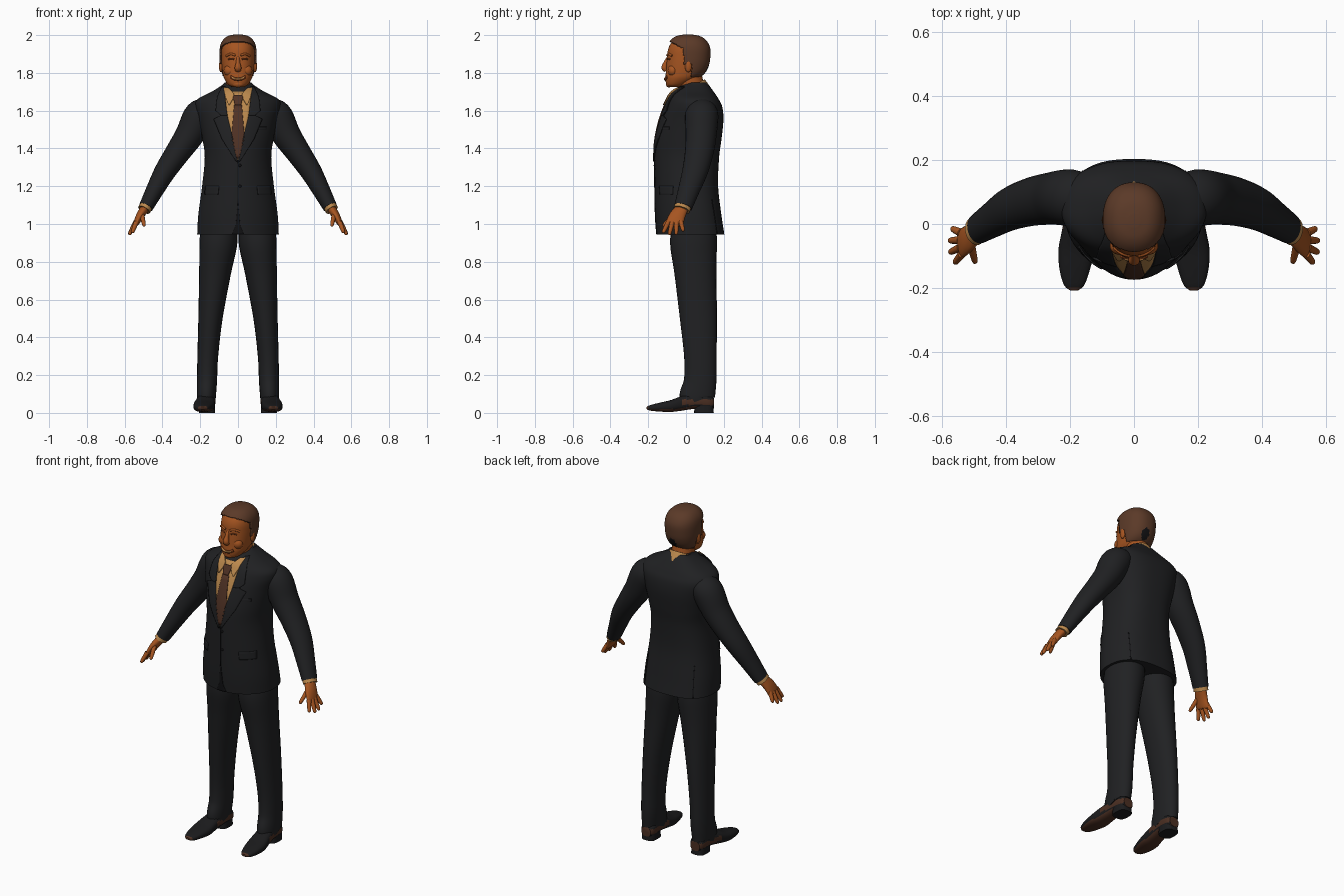
import bpy, bmesh
from math import cos, sin, pi
from mathutils import Vector

cube = bpy.data.objects.get("Cube")
if cube:
    bpy.data.objects.remove(cube)


def material(name, r, g, b):
    m = bpy.data.materials.new(name)
    m.use_nodes = True
    m.diffuse_color = (r, g, b, 1)
    m.node_tree.nodes["Principled BSDF"].inputs["Base Color"].default_value = (r, g, b, 1)
    return m


SUIT = material("charcoal suit", .0145, .015, .0165)
SEAM = material("black seam", .006, .006, .007)
SKIN = material("tan skin", .38, .09, .015)
LIPS = material("dark skin", .2, .045, .01)
HAIR = material("brown hair", .105, .042, .021)
SHIRT = material("gold shirt", .5, .25, .075)
TIE = material("brown tie", .08, .032, .018)
SHOE = material("black leather", .011, .011, .012)
SOLE = material("brown leather", .07, .028, .016)


def finish(name, bm, mats, mirror=False, solid=0):
    bmesh.ops.recalc_face_normals(bm, faces=bm.faces)
    me = bpy.data.meshes.new(name)
    bm.to_mesh(me)
    bm.free()
    for m in mats:
        me.materials.append(m)
    ob = bpy.data.objects.new(name, me)
    bpy.context.collection.objects.link(ob)
    if solid:
        mod = ob.modifiers.new("Thickness", 'SOLIDIFY')
        mod.thickness, mod.offset = solid, 0
    if mirror:
        ob.modifiers.new("Mirror", 'MIRROR')
    bpy.ops.object.select_all(action='DESELECT')
    ob.select_set(True)
    bpy.context.view_layer.objects.active = ob
    bpy.ops.object.shade_smooth_by_angle(angle=.8)


def dense(rows, k=6):
    """Smooth curve through the rows, on every column."""
    out = []
    for i in range(len(rows) - 1):
        a, b, c, d = (rows[max(0, min(len(rows) - 1, i + j))] for j in (-1, 0, 1, 2))
        for s in range(k):
            t = s / k
            out.append([q + t / 2 * (r - p + t * (2*p - 5*q + 4*r - e + t * (3*(q - r) + e - p)))
                        for p, q, r, e in zip(a, b, c, d)])
    return out + [list(rows[-1])]


def power(v, n):
    return (1 if v > 0 else -1) * abs(v) ** (2 / n)


def oval(centre, u, v, seg, n, n_back=None):
    """Ring whose two halves along u may have different roundness."""
    ring = []
    for i in range(seg):
        s, c = sin(2 * pi * i / seg), cos(2 * pi * i / seg)
        e = n_back if n_back and s > 0 else n
        ring.append(centre + u * power(s, e) + v * power(c, e))
    return ring


def loft(name, rings, mats, rule=None, mirror=False, keep=None, solid=0):
    bm = bmesh.new()
    loops = [[bm.verts.new(p) for p in ring] for ring in rings]
    for lo, hi in zip(loops, loops[1:]):
        for i in range(len(lo)):
            j = (i + 1) % len(lo)
            bm.faces.new((lo[i], lo[j], hi[j], hi[i]))
    bm.faces.new(loops[0])
    bm.faces.new(loops[-1])
    bmesh.ops.recalc_face_normals(bm, faces=bm.faces)
    if keep:
        gone = [f for f in bm.faces if not keep(f.calc_center_median())]
        bmesh.ops.delete(bm, geom=gone, context='FACES')
    if rule:
        for f in bm.faces:
            f.material_index = rule(f.calc_center_median(), f.normal)
    finish(name, bm, mats, mirror, solid)


def tube(name, rows, mat, mirror=True, n=2, seg=24, k=6):
    """Rows are x, y, z, radius along y, radius across."""
    rows = dense(rows, k)
    pts = [Vector(r[:3]) for r in rows]
    rings = []
    for i, r in enumerate(rows):
        t = (pts[min(i + 1, len(pts) - 1)] - pts[max(i - 1, 0)]).normalized()
        u = Vector((0, 1, 0))
        u = (u - t * u.dot(t)).normalized()
        rings.append(oval(pts[i], u * r[3], t.cross(u) * r[4], seg, n))
    loft(name, rings, [mat], mirror=mirror)


def body_rings(rows, shape, seg=64, grow=0):
    """Rows are z, half width, front y, back y."""
    return [oval(Vector((0, (f + b) / 2, z + grow)), Vector((0, (b - f) / 2 + grow, 0)),
                 Vector((w + grow, 0, 0)), seg, *shape) for z, w, f, b in rows]


def surface_y(rows, shape, x, z, side=-1):
    i = 0
    while i < len(rows) - 2 and rows[i + 1][0] < z:
        i += 1
    a, b = rows[i], rows[i + 1]
    t = max(0, min(1, (z - a[0]) / (b[0] - a[0])))
    _, w, f, k = [p + (q - p) * t for p, q in zip(a, b)]
    n = shape[side > 0]
    return (f + k) / 2 + side * (k - f) / 2 * (1 - min(1, abs(x) / w) ** n) ** (1 / n)


def patch(name, rows, mat, off, mirror=False, side=-1, cols=8, k=6):
    """Thin plate on the jacket; rows are z, inner x, outer x."""
    bm = bmesh.new()
    grid = []
    fine = [[p + (q - p) * s / k for p, q in zip(a, b)]
            for a, b in zip(rows, rows[1:]) for s in range(k)] + [rows[-1]]
    for z, x0, x1 in fine:
        xs = [x0 + (x1 - x0) * c / cols for c in range(cols + 1)]
        grid.append([bm.verts.new((x, surface_y(TORSO, CHEST, x, z, side) + side * off, z)) for x in xs])
    for lo, hi in zip(grid, grid[1:]):
        for c in range(cols):
            bm.faces.new((lo[c], lo[c + 1], hi[c + 1], hi[c]))
    finish(name, bm, [mat], mirror, .006)


def ball(name, loc, scale, mat, mirror=True):
    bm = bmesh.new()
    bmesh.ops.create_uvsphere(bm, u_segments=20, v_segments=12, radius=1)
    bmesh.ops.scale(bm, vec=scale, verts=bm.verts)
    bmesh.ops.translate(bm, vec=loc, verts=bm.verts)
    finish(name, bm, [mat], mirror)


# Jacket body, rounder in front than behind
CHEST = (1.95, 2.6)
TORSO = dense([(.945, .216, -.155, .203), (1.05, .21, -.162, .187), (1.2, .19, -.165, .17),
               (1.35, .176, -.166, .175), (1.45, .188, -.16, .188), (1.55, .208, -.138, .198),
               (1.62, .226, -.113, .192), (1.662, .212, -.094, .172), (1.7, .14, -.072, .147),
               (1.735, .085, -.03, .12), (1.75, .07, .0, .105)])
loft("jacket_body", body_rings(TORSO, CHEST), [SUIT])

# Shirt front, tie, lapels and jacket details
patch("shirt_front", [(1.34, -.004, .004), (1.45, -.034, .034), (1.58, -.062, .062), (1.7, -.07, .07)],
      SHIRT, .001)
patch("tie_blade", [(1.35, -.008, .008), (1.46, -.035, .035), (1.63, -.02, .02)], TIE, .005)
patch("tie_knot", [(1.63, -.016, .016), (1.672, -.027, .027), (1.682, -.02, .02)], TIE, .01)
patch("shirt_collar_points", [(1.63, .045, .05), (1.67, .022, .066), (1.69, .022, .07), (1.72, .05, .075)],
      SHIRT, .009, True)
patch("lapels", [(1.33, 0, .01), (1.45, .026, .085), (1.555, .052, .128), (1.575, .056, .09)], SUIT, .005, True)
patch("jacket_collar", [(1.575, .056, .092), (1.6, .06, .118), (1.67, .068, .11), (1.725, .066, .085)],
      SUIT, .007, True)
patch("pocket_flaps", [(1.155, .105, .175), (1.2, .1, .172)], SUIT, .001, True)
patch("breast_pocket", [(1.5, .1, .15), (1.515, .1, .15)], SUIT, .001)
patch("front_seam", [(1.1, -.002, .002), (1.33, -.002, .002)], SEAM, 0)
patch("front_opening", [(.946, -.03, .03), (.99, -.012, .012), (1.1, -.002, .002)], SEAM, 0)
patch("back_vents", [(.946, .158, .162), (1.13, .15, .154)], SEAM, -.001, True, side=1)
for z in (1.2, 1.31):
    ball("jacket_button", (.01, surface_y(TORSO, CHEST, .01, z), z), (.008, .005, .008), SEAM, False)

# Sleeves, cuffs and hands
tube("sleeves", [(.145, .08, 1.6, .075, .06), (.2, .083, 1.575, .088, .084), (.256, .08, 1.472, .082, .076),
                 (.318, .07, 1.38, .076, .066), (.385, .048, 1.28, .068, .057),
                 (.44, .015, 1.18, .057, .047), (.487, -.015, 1.09, .048, .038)], SUIT)
tube("cuffs", [(.477, -.01, 1.11, .044, .034), (.497, -.023, 1.075, .045, .035)], SHIRT)
tube("palms", [(.488, -.015, 1.09, .032, .024), (.518, -.045, 1.045, .042, .021),
               (.538, -.06, 1.005, .046, .015), (.542, -.063, .995, .04, .009)], SKIN)
FINGERS = {"thumbs": ((.51, -.06, 1.055), (.496, -.122, .988)),
           "index_fingers": ((.538, -.094, 1.01), (.56, -.122, .953)),
           "middle_fingers": ((.542, -.073, 1.008), (.576, -.089, .942)),
           "ring_fingers": ((.542, -.05, 1.008), (.577, -.052, .944)),
           "little_fingers": ((.54, -.028, 1.014), (.569, -.014, .962))}
for name, (base, tip) in FINGERS.items():
    a, b = Vector(base), Vector(tip)
    steps = [(0, .013), (.5, .0115), (.9, .009), (1, .003)]
    tube(name, [(*a.lerp(b, t), r, r) for t, r in steps], SKIN, seg=12, k=3)

# Trousers
tube("trouser_legs", [(.1, .045, 1.0, .115, .095), (.104, .04, .9, .124, .1), (.122, .05, .74, .111, .084),
                      (.146, .066, .5, .098, .064), (.16, .076, .3, .086, .055),
                      (.164, .075, .17, .086, .053), (.167, .06, .09, .094, .05), (.167, .065, .065, .085, .048)],
     SUIT, n=2.1)

# Shoes: y, x, half width, bottom z, top z
SHOES = dense([(-.208, .187, .012, .02, .032), (-.19, .187, .032, .012, .041), (-.14, .185, .048, .007, .054),
               (-.08, .18, .056, .005, .068), (-.02, .174, .051, .012, .09), (.05, .167, .046, .022, .105),
               (.12, .163, .043, .02, .1), (.147, .163, .03, .024, .08)])


def shoe_colour(c, n):
    side_panel = c.y > -.015 and .042 < c.z < .072
    return 1 if n.z < -.6 or side_panel or c.y < -.2 else 0


loft("shoes", [oval(Vector((x, y, (lo + hi) / 2)), Vector((0, 0, (hi - lo) / 2)), Vector((w, 0, 0)), 32, 2.6)
               for y, x, w, lo, hi in SHOES], [SHOE, SOLE], shoe_colour, True)
tube("shoe_heels", [(.164, .095, 0, .052, .043), (.164, .095, .04, .05, .042)], SHOE, n=3)

# Neck and shirt collar
tube("neck", [(0, .04, 1.68, .07, .066), (0, .022, 1.76, .067, .063), (0, .015, 1.82, .065, .066)], SKIN, False)
tube("shirt_collar", [(0, .052, 1.68, .09, .086), (0, .027, 1.73, .081, .073)], SHIRT, False)

# Head
SKULL = (2.2, 2.3)
HEAD = dense([(1.725, .03, -.09, -.03), (1.738, .052, -.104, .0), (1.77, .073, -.109, .06),
              (1.8, .081, -.107, .095), (1.84, .086, -.104, .113), (1.88, .088, -.1, .119),
              (1.92, .087, -.096, .119), (1.95, .08, -.084, .108), (1.973, .064, -.064, .088),
              (1.987, .042, -.038, .06), (1.993, .012, -.004, .024)])
loft("head", body_rings(HEAD, SKULL), [SKIN])


# Hair shell, cut along the hairline
def is_hair(c):
    if c.z < 1.78:
        return False
    if c.z < 1.845:
        return c.y > .03
    return c.y > min(-.012, -.08 + (1.965 - c.z) * 1.8)


def hair_colour(c, n):
    return 1 if ((c.x - .01) / .022) ** 2 + ((c.z - 1.82) / .03) ** 2 < 1 and c.y > .08 else 0


loft("hair", body_rings(HEAD, SKULL, 96, .006), [HAIR, SEAM], hair_colour, keep=is_hair, solid=.008)


# Facial features
def face_line(name, points, radius, mat, out=0):
    tube(name, [(x, surface_y(HEAD, SKULL, x, z) - out, z, radius, radius) for x, z in points], mat, seg=12)


tube("nose", [(0, -.094, 1.885, .006, .008), (0, -.106, 1.855, .012, .011), (0, -.114, 1.828, .016, .018),
              (0, -.105, 1.812, .012, .015)], SKIN, False)
ball("ears", (.09, .012, 1.835), (.011, .018, .032), SKIN)
ball("cheeks", (.042, -.069, 1.812), (.034, .028, .032), SKIN)
ball("chin", (0, -.09, 1.742), (.032, .017, .019), SKIN, False)
face_line("brows", [(.014, 1.893), (.038, 1.9), (.062, 1.89)], .006, SKIN, .001)
face_line("eyes", [(.02, 1.872), (.036, 1.876), (.052, 1.871)], .004, LIPS)
face_line("lips", [(0, 1.766), (.02, 1.769), (.039, 1.78)], .008, LIPS)
face_line("teeth", [(0, 1.767), (.018, 1.77), (.031, 1.776)], .0045, SHIRT, .0045)
